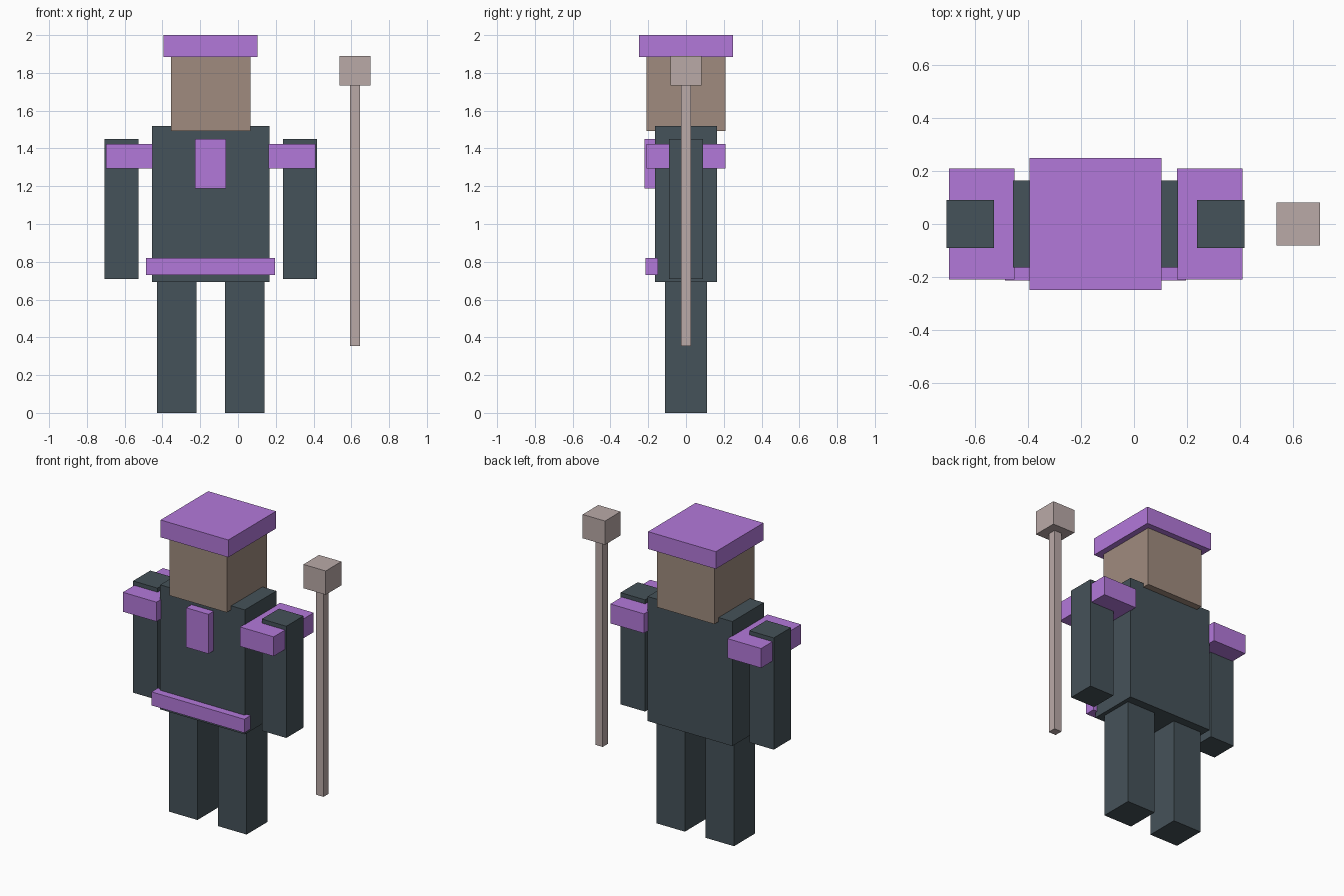
import bpy

if "Cube" in bpy.data.objects:
    bpy.data.objects.remove(bpy.data.objects["Cube"])

CX = -0.145  # the figure's own centre line (the staff stands off to its left)


def make_material(name, rgb):
    mat = bpy.data.materials.new(name)
    mat.diffuse_color = (*rgb, 1.0)
    mat.use_nodes = True
    mat.node_tree.nodes["Principled BSDF"].inputs["Base Color"].default_value = mat.diffuse_color
    return mat


PURPLE = make_material("purple", (0.45, 0.19, 0.70))
SLATE = make_material("slate", (0.06, 0.085, 0.10))
SKIN = make_material("skin", (0.35, 0.26, 0.21))
WOOD = make_material("pale_wood", (0.49, 0.40, 0.39))


def box(name, x, y, z, mat):
    """Box from (min, max) ranges along each axis."""
    bpy.ops.mesh.primitive_cube_add(
        size=1, location=[(a + b) / 2 for a, b in (x, y, z)])
    ob = bpy.context.object
    ob.name = ob.data.name = name
    ob.scale = [b - a for a, b in (x, y, z)]
    bpy.ops.object.transform_apply(location=False, rotation=False, scale=True)
    ob.data.materials.append(mat)
    return ob


def centred(name, half_x, y, z, mat):
    return box(name, (CX - half_x, CX + half_x), y, z, mat)


def pair(name, inner, outer, half_y, z, mat):
    """Matching left and right boxes about the centre line."""
    y = (-half_y, half_y)
    box("left_" + name, (CX + inner, CX + outer), y, z, mat)
    box("right_" + name, (CX - outer, CX - inner), y, z, mat)


# Head and hat
centred("head", 0.21, (-0.21, 0.21), (1.493, 1.888), SKIN)
centred("hat", 0.249, (-0.25, 0.25), (1.885, 2.0), PURPLE)

# Torso with chest plate and belt
centred("torso", 0.311, (-0.165, 0.165), (0.693, 1.52), SLATE)
centred("chest_plate", 0.082, (-0.22, -0.15), (1.188, 1.45), PURPLE)
centred("belt", 0.341, (-0.214, -0.147), (0.73, 0.82), PURPLE)

# Limbs and shoulder pads
pair("leg", 0.076, 0.285, 0.11, (0.0, 0.695), SLATE)
pair("arm", 0.383, 0.563, 0.09, (0.708, 1.45), SLATE)
pair("shoulder_pad", 0.307, 0.554, 0.21, (1.294, 1.423), PURPLE)

# Staff
box("staff_shaft", (0.593, 0.647), (-0.027, 0.027), (0.354, 1.735), WOOD)
box("staff_head", (0.538, 0.702), (-0.082, 0.082), (1.732, 1.89), WOOD)
